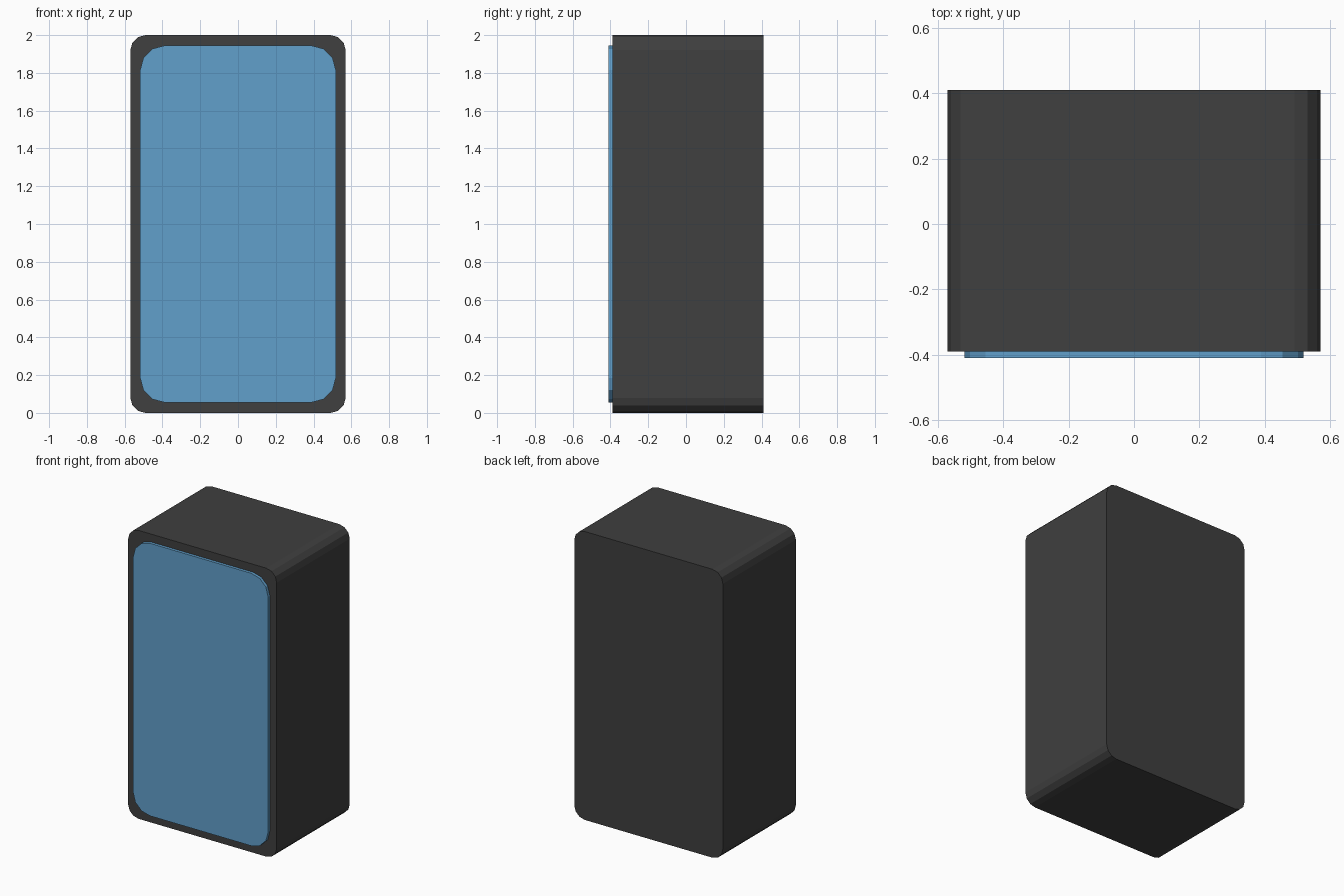
import bpy, bmesh
from math import cos, sin, radians

if "Cube" in bpy.data.objects:
    bpy.data.objects.remove(bpy.data.objects["Cube"])


def rounded_slab(name, half_w, z0, z1, y0, y1, r, color, segs=3):
    """Rounded rectangle in the XZ plane, extruded from y0 (front) to y1 (back)."""
    centres = [(half_w - r, z1 - r, 0), (-half_w + r, z1 - r, 90),
               (-half_w + r, z0 + r, 180), (half_w - r, z0 + r, 270)]
    bm = bmesh.new()
    verts = []
    for cx, cz, start in centres:
        for i in range(segs + 1):
            a = radians(start + 90 * i / segs)
            verts.append(bm.verts.new((cx + r * cos(a), y0, cz + r * sin(a))))
    front = bm.faces.new(verts)
    ext = bmesh.ops.extrude_face_region(bm, geom=[front], use_keep_orig=True)
    moved = [g for g in ext["geom"] if isinstance(g, bmesh.types.BMVert)]
    bmesh.ops.translate(bm, verts=moved, vec=(0, y1 - y0, 0))
    bmesh.ops.recalc_face_normals(bm, faces=bm.faces)
    mesh = bpy.data.meshes.new(name)
    bm.to_mesh(mesh)
    bm.free()
    mat = bpy.data.materials.new(name + "_color")
    mat.diffuse_color = (*color, 1)
    mat.use_nodes = True
    mat.node_tree.nodes["Principled BSDF"].inputs["Base Color"].default_value = mat.diffuse_color
    mesh.materials.append(mat)
    obj = bpy.data.objects.new(name, mesh)
    bpy.context.collection.objects.link(obj)
    return obj


# Dark casing
rounded_slab("casing", 0.57, 0.0, 2.0, -0.39, 0.41, 0.08, (0.05, 0.05, 0.05))

# Blue front panel, standing slightly proud of the casing
rounded_slab("front_panel", 0.518, 0.055, 1.945, -0.41, -0.39, 0.13, (0.12, 0.35, 0.6))
